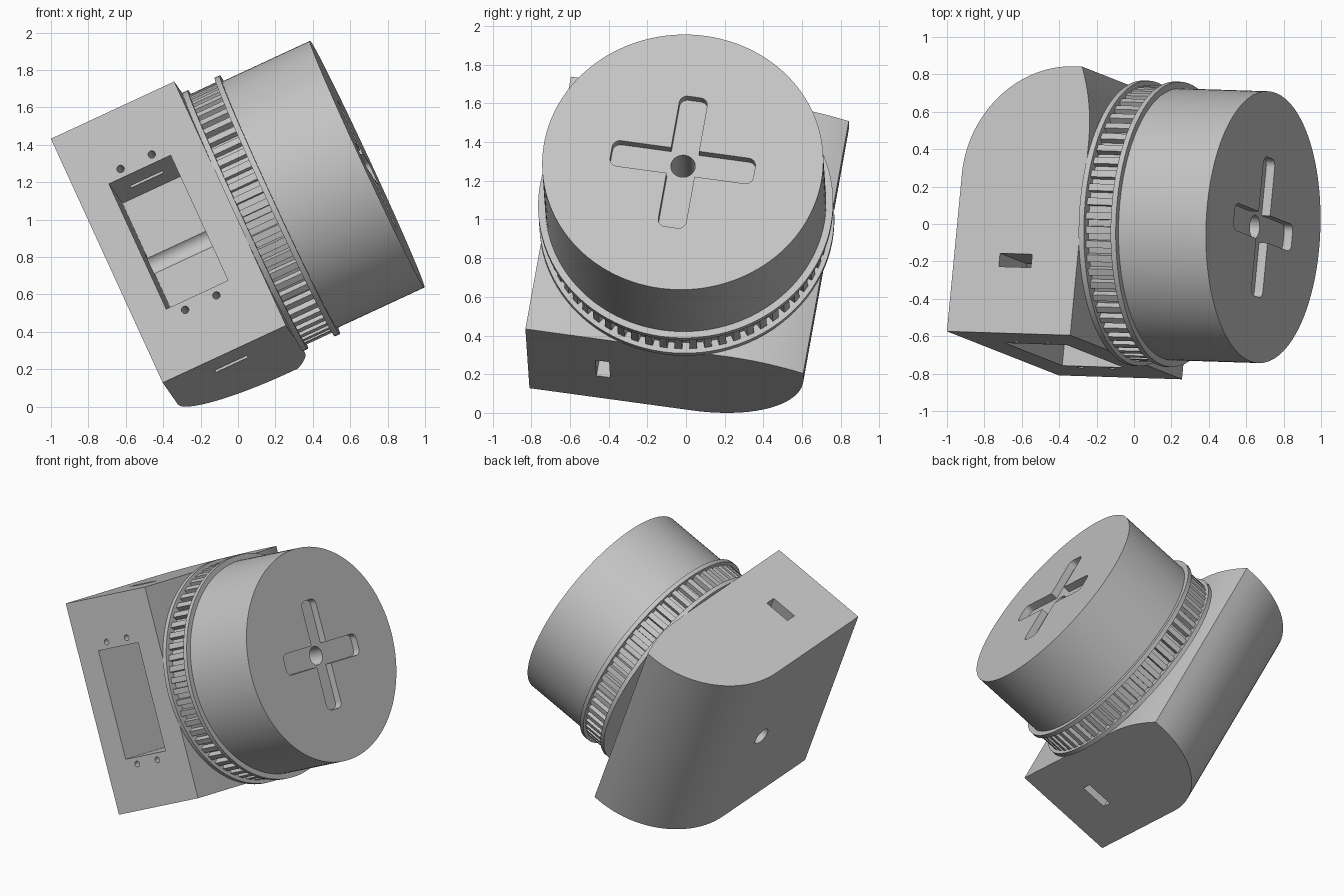
import bpy, bmesh, math
from mathutils import Matrix, Vector

if "Cube" in bpy.data.objects:
    bpy.data.objects.remove(bpy.data.objects["Cube"], do_unlink=True)

# Tilted frame: X along the drum axis, Y to the back, Z up the housing
X = Vector((0.907, -0.029, 0.421)).normalized()
Z = Vector((-0.4135, 0.162, 0.896))
Z = (Z - X * Z.dot(X)).normalized()
Y = Z.cross(X)
FRAME = Matrix((X, Y, Z)).transposed().to_4x4()
FRAME.translation = Vector((-0.633, 0.0255, 0.682))

H = 0.727       # half size of the housing and radius of the drum
BORE = 0.063

grey = bpy.data.materials.new("light grey")
grey.use_nodes = True
grey.diffuse_color = (0.55, 0.55, 0.55, 1)
grey.node_tree.nodes["Principled BSDF"].inputs["Base Color"].default_value = (0.55, 0.55, 0.55, 1)


def prism(name, points, axis, start, end):
    """Extrude a flat outline along one axis of the tilted frame."""
    def place(p):
        return {"x": (start, p[0], p[1]), "y": (p[0], start, p[1]),
                "z": (p[0], p[1], start)}[axis]
    bm = bmesh.new()
    face = bm.faces.new([bm.verts.new(place(p)) for p in points])
    step = Vector([(end - start) * (axis == a) for a in "xyz"])
    top = bmesh.ops.extrude_face_region(bm, geom=[face])["geom"]
    bmesh.ops.translate(bm, vec=step, verts=[g for g in top if isinstance(g, bmesh.types.BMVert)])
    bmesh.ops.recalc_face_normals(bm, faces=bm.faces)
    mesh = bpy.data.meshes.new(name)
    bm.to_mesh(mesh)
    bm.free()
    mesh.materials.append(grey)
    ob = bpy.data.objects.new(name, mesh)
    ob.matrix_world = FRAME
    bpy.context.collection.objects.link(ob)
    return ob


def arc(cx, cy, r, a0, a1, n):
    steps = [math.radians(a0 + (a1 - a0) * i / n) for i in range(n + 1)]
    return [(cx + r * math.cos(a), cy + r * math.sin(a)) for a in steps]


def circle(r, n=96, cx=0, cy=0):
    return arc(cx, cy, r, 0, 360, n)[:-1]


def rect(w, h, cx=0, cy=0, r=0):
    if not r:
        return [(cx + sx * w, cy + sy * h) for sx, sy in ((-1, -1), (1, -1), (1, 1), (-1, 1))]
    pts = []
    for sx, sy, a in ((1, 1, 0), (-1, 1, 90), (-1, -1, 180), (1, -1, 270)):
        pts += arc(cx + sx * (w - r), cy + sy * (h - r), r, a, a + 90, 6)
    return pts


def cut(ob, *cutters):
    bpy.context.view_layer.objects.active = ob
    for c in cutters:
        c.hide_render = True
        mod = ob.modifiers.new("cut", "BOOLEAN")
        mod.operation, mod.solver, mod.object = "DIFFERENCE", "EXACT", c
        bpy.ops.object.modifier_apply(modifier=mod.name)
        bpy.data.objects.remove(c, do_unlink=True)


def bore(start, end):
    return prism("bore_cutter", circle(BORE, 32), "x", start, end)


# Housing: flat front, large round on the outer back, slight curve on the drum side
R = 0.6
R2 = 1.05
sweep = math.degrees(math.acos(1 - 0.081 / R2))
outline = [(0, -H), (H, -H)]
outline += arc(H - R2, H - R2 * math.sin(math.radians(sweep)), R2, 0, sweep, 12)
outline += arc(R, H - R, R, 90, 180, 24)
housing = prism("housing", outline, "z", -H, H)
mid = H / 2
cut(housing,
    prism("pocket_cutter", rect(0.182, 0.373, mid), "y", -H - 0.1, -H + 0.77),
    prism("slot_cutter", rect(0.095, 0.036, mid, -0.332), "z", -H - 0.1, H + 0.1),
    bore(-0.1, H + 0.1))
for sx in (-1, 1):
    for sz in (-1, 1):
        cut(housing, prism("screw_cutter", circle(0.02, 16, mid + sx * 0.092, sz * 0.42),
                           "y", -H - 0.1, -H + 0.25))

# Toothed belt pulley between two thin flanges
teeth = []
COUNT = 60
for i in range(COUNT):
    for part, r in ((-0.27, 0.703), (-0.25, 0.738), (0.25, 0.738), (0.27, 0.703)):
        a = math.tau * (i + part) / COUNT
        teeth.append((r * math.cos(a), r * math.sin(a)))
pulley = prism("pulley_teeth", teeth, "x", 0.757, 0.915)
inner_flange = prism("inner_flange", circle(0.763), "x", H, 0.757)
outer_flange = prism("outer_flange", circle(0.763), "x", 0.915, 0.945)
for ob in (pulley, inner_flange, outer_flange):
    cut(ob, bore(0.6, 1.1))

# Drum with a cross-shaped recess and a centre bore
FACE = 1.46
drum = prism("drum", circle(H, 128), "x", 0.945, FACE)
cut(drum,
    prism("cross_cutter", rect(0.073, 0.375, r=0.04), "x", FACE - 0.05, FACE + 0.1),
    prism("cross_cutter", rect(0.375, 0.073, r=0.04), "x", FACE - 0.05, FACE + 0.1),
    bore(0.8, FACE + 0.2))

# Smooth the round walls, keep the edges crisp
bpy.ops.object.select_all(action="DESELECT")
for ob in (housing, pulley, inner_flange, outer_flange, drum):
    ob.select_set(True)
bpy.context.view_layer.objects.active = housing
bpy.ops.object.shade_smooth_by_angle(angle=math.radians(28))
